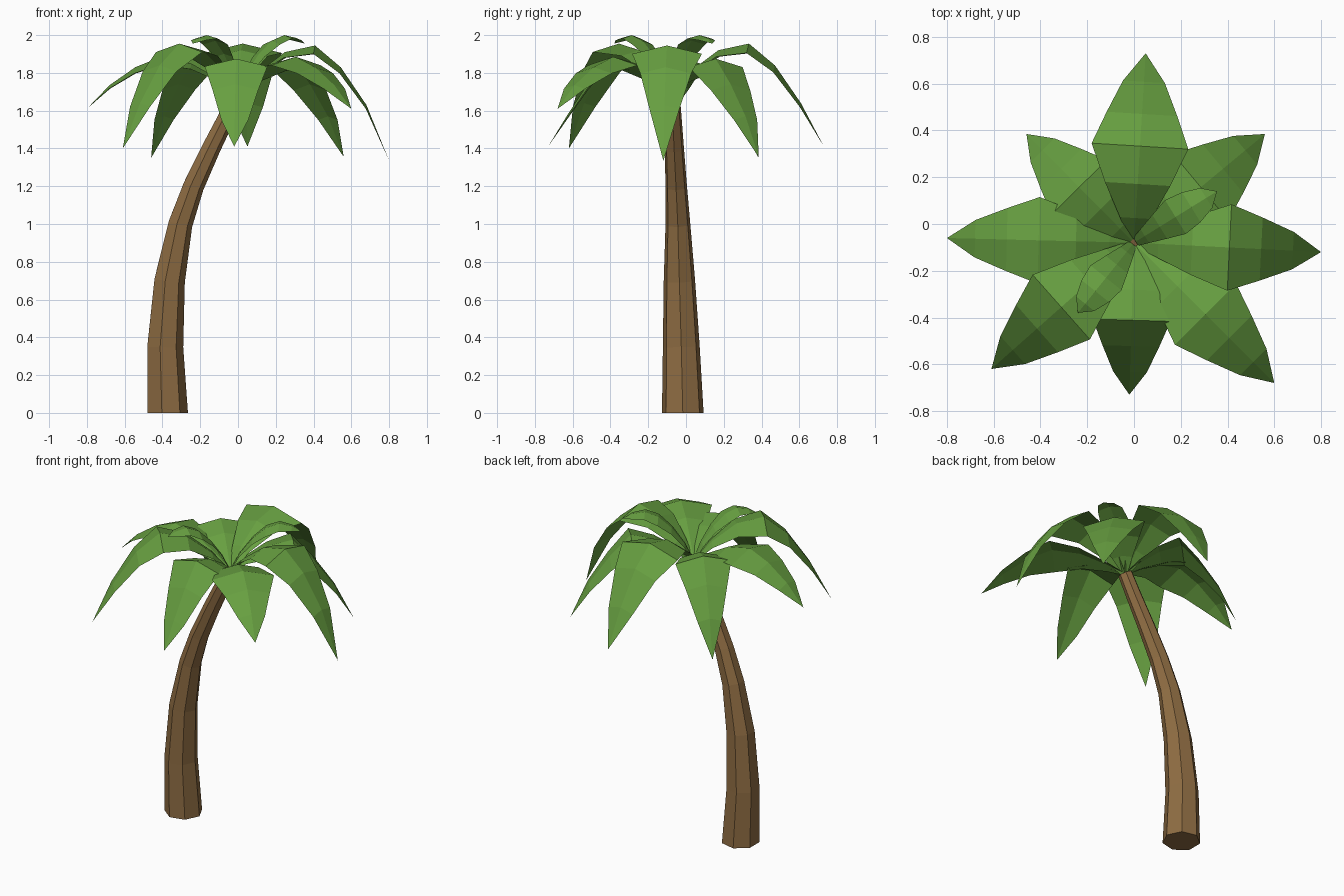
import bpy, bmesh, math
from mathutils import Vector

if "Cube" in bpy.data.objects:
    bpy.data.objects.remove(bpy.data.objects["Cube"])


def material(name, color):
    m = bpy.data.materials.new(name)
    m.diffuse_color = (*color, 1)
    m.use_nodes = True
    m.node_tree.nodes["Principled BSDF"].inputs["Base Color"].default_value = m.diffuse_color
    return m


BARK = material("bark brown", (0.27, 0.15, 0.055))
LEAF = material("leaf green", (0.135, 0.345, 0.052))


def finish(bm, name, mat):
    me = bpy.data.meshes.new(name)
    bm.to_mesh(me)
    bm.free()
    me.materials.append(mat)
    ob = bpy.data.objects.new(name, me)
    bpy.context.collection.objects.link(ob)
    return ob


# Trunk: tapering seven-sided tube along a leaning path (x, y, z, radius)
path = [(-0.378, -0.017, 0.0, 0.113), (-0.39, -0.025, 0.35, 0.100),
        (-0.366, -0.035, 0.70, 0.085), (-0.308, -0.043, 1.0, 0.067),
        (-0.238, -0.052, 1.2, 0.058), (-0.145, -0.062, 1.4, 0.052),
        (-0.06, -0.070, 1.57, 0.047), (0.0, -0.078, 1.70, 0.044)]
bm = bmesh.new()
rings = []
for i, (x, y, z, r) in enumerate(path):
    a = Vector(path[max(i - 1, 0)][:3])
    b = Vector(path[min(i + 1, len(path) - 1)][:3])
    t = (b - a).normalized() if i else Vector((0, 0, 1))
    u = Vector((0, 1, 0)).cross(t).normalized()
    v = t.cross(u)
    rings.append([bm.verts.new(Vector((x, y, z))
                  + u * r * math.cos(k * math.tau / 7)
                  + v * r * math.sin(k * math.tau / 7)) for k in range(7)])
for lo, hi in zip(rings, rings[1:]):
    for k in range(7):
        n = (k + 1) % 7
        bm.faces.new((lo[k], lo[n], hi[n], hi[k]))
bm.faces.new(rings[0][::-1])
bm.faces.new(rings[-1])
finish(bm, "trunk", BARK)

# Fronds: folded sheets, ridge along the middle, edges a little lower
CENTRE = Vector((0.0, -0.08))
REACH = [0.02, 0.13, 0.31, 0.51, 0.68, 0.85]
WIDTH = [0.02, 0.06, 0.125, 0.185, 0.135, 0.08]


def frond(name, tip, heights, width=WIDTH, reach=REACH):
    d = Vector(tip[:2]) - CENTRE
    side = Vector((-d.y, d.x)).normalized()
    bm = bmesh.new()
    rows = []
    for f, w, z in zip(reach, width, heights):
        c = CENTRE + d * f
        rows.append([bm.verts.new((*(c + side * w * s), z - abs(s) * w * 0.24))
                     for s in (1, 0, -1)])
    for a, b in zip(rows, rows[1:]):
        for k in (0, 1):
            bm.faces.new((a[k], a[k + 1], b[k + 1], b[k]))
    end = bm.verts.new(tip)
    for k in (0, 1):
        bm.faces.new((rows[-1][k], rows[-1][k + 1], end))
    bmesh.ops.recalc_face_normals(bm, faces=bm.faces)
    if sum(f.normal.z for f in bm.faces) < 0:
        bmesh.ops.reverse_faces(bm, faces=bm.faces)
    finish(bm, name, LEAF)


arched = [1.71, 1.81, 1.92, 1.955, 1.84, 1.64]   # high arch, long droop
flat = [1.71, 1.77, 1.85, 1.885, 1.83, 1.735]    # spread outward
low = [1.71, 1.77, 1.84, 1.875, 1.74, 1.57]      # short and hanging

frond("back_frond", (0.05, 0.73, 1.41), arched, [w * 1.12 for w in WIDTH])
frond("right_frond", (0.80, -0.12, 1.335), [z - 0.01 for z in arched])
frond("front_left_frond", (-0.61, -0.62, 1.40), arched)
frond("front_right_frond", (0.60, -0.68, 1.61), flat)
frond("left_frond", (-0.80, -0.06, 1.61), flat)
frond("front_frond", (-0.02, -0.73, 1.41), low, [w * 0.9 for w in WIDTH])
frond("back_right_frond", (0.56, 0.385, 1.355), low)
frond("back_left_frond", (-0.46, 0.385, 1.35), low, [w * 0.9 for w in WIDTH])

# Two young upright fronds in the middle
young_z = [1.71, 1.80, 1.90, 1.97, 2.0, 1.985]
young_w = [0.02, 0.035, 0.06, 0.085, 0.075, 0.05]
young_r = [0.02, 0.13, 0.31, 0.50, 0.69, 0.87]
frond("young_frond_right", (0.355, 0.14, 1.955), young_z, young_w, young_r)
frond("young_frond_left", (-0.24, -0.38, 1.955), young_z, young_w, young_r)
